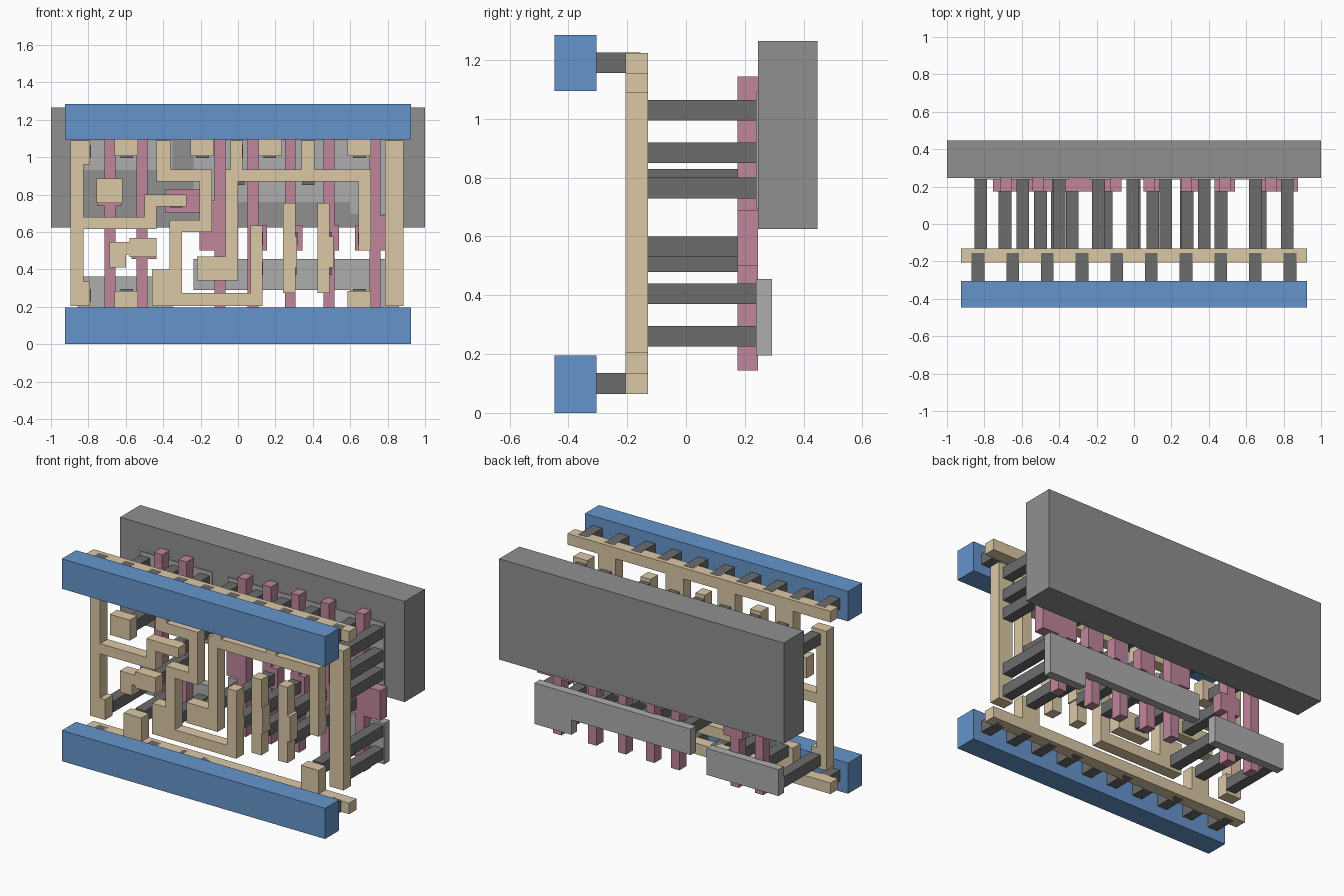
import bpy, bmesh

def material(name, rgb):
    m = bpy.data.materials.new(name)
    m.diffuse_color = (*rgb, 1)
    return m

BLUE = material("blue", (0.13, 0.30, 0.60))
TAN = material("tan", (0.71, 0.58, 0.38))
PINK = material("pink", (0.52, 0.24, 0.33))
DARK = material("dark_grey", (0.15, 0.15, 0.15))
MID = material("mid_grey", (0.28, 0.28, 0.28))
LIGHT = material("light_grey", (0.42, 0.42, 0.42))


def plate(name, rects, y0, y1, mat):
    """Union of (x0, x1, z0, z1) rectangles, extruded from y0 to y1."""
    xs = sorted({v for r in rects for v in r[:2]})
    zs = sorted({v for r in rects for v in r[2:]})
    bm = bmesh.new()
    verts = {}

    def vert(x, z):
        if (x, z) not in verts:
            verts[x, z] = bm.verts.new((x, y0, z))
        return verts[x, z]

    for a, b in zip(xs, xs[1:]):
        for c, d in zip(zs, zs[1:]):
            if any(r[0] <= a and b <= r[1] and r[2] <= c and d <= r[3] for r in rects):
                bm.faces.new([vert(a, c), vert(b, c), vert(b, d), vert(a, d)])
    bmesh.ops.dissolve_limit(bm, angle_limit=0.01, verts=bm.verts[:], edges=bm.edges[:])
    ext = bmesh.ops.extrude_face_region(bm, geom=bm.faces[:])["geom"]
    bmesh.ops.translate(bm, vec=(0, y1 - y0, 0),
                        verts=[g for g in ext if isinstance(g, bmesh.types.BMVert)])
    bmesh.ops.recalc_face_normals(bm, faces=bm.faces[:])
    me = bpy.data.meshes.new(name)
    bm.to_mesh(me)
    bm.free()
    me.materials.append(mat)
    ob = bpy.data.objects.new(name, me)
    bpy.context.collection.objects.link(ob)
    return ob


def posts(name, centres, y0, y1):
    for x, z in centres:
        plate(name, [(x - .034, x + .034, z - .035, z + .035)], y0, y1, DARK)


# Front power bars and the short posts behind them
plate("lower_power_bar", [(-.925, .925, 0, .195)], -.447, -.305, BLUE)
plate("upper_power_bar", [(-.925, .925, 1.095, 1.285)], -.447, -.305, BLUE)
posts("rail_post", [(-.834 + .1853 * i, z) for i in range(10) for z in (.1, 1.191)],
      -.305, -.155)

# Tan wiring layer: rails with stubs
def wire(name, rects):
    plate(name, rects, -.205, -.13, TAN)

wire("upper_rail", [(-.925, .925, 1.155, 1.225), (-.66, -.535, 1.005, 1.155),
                    (-.255, -.13, 1.005, 1.155), (.11, .235, 1.005, 1.155),
                    (.585, .71, 1.005, 1.155)])
wire("lower_rail", [(-.925, .925, .065, .135), (-.66, -.535, .135, .285),
                    (.585, .71, .135, .285)])
# Tan wiring layer: routed tracks
wire("left_track", [(-.895, -.825, .205, 1.09), (-.895, -.79, .96, 1.09),
                    (-.895, -.79, .205, .335), (-.895, -.435, .615, .68),
                    (-.5, -.435, .615, .80), (-.5, -.275, .735, .80)])
wire("input_pad", [(-.757, -.617, .755, .885)])
wire("small_link", [(-.687, -.6, .41, .545), (-.6, -.435, .48, .545), (-.58, -.435, .465, .567)])
wire("winding_track", [(-.435, -.36, .87, 1.09), (-.435, -.14, .87, .935),
                       (-.205, -.14, .6, .935), (-.365, -.14, .6, .663),
                       (-.365, -.3, .205, .663), (-.46, -.3, .205, .4),
                       (-.365, .132, .205, .273), (.067, .132, .205, .635)])
wire("branched_track", [(-.04, .025, .87, 1.09), (-.068, .71, .87, .935),
                        (.34, .41, .87, 1.09), (.645, .71, .5, .935),
                        (-.068, 0, .34, .935), (-.22, 0, .34, .47)])
wire("short_track", [(.24, .307, .273, .754), (.24, .315, .41, .575)])
wire("short_track", [(.425, .49, .273, .754), (.425, .51, .41, .575)])
wire("right_track", [(.785, .885, .205, 1.09)])

# Pink gate strips with contact pads
gates = [
    [(-.714, -.655, .145, 1.145), (-.755, -.62, .74, .885)],
    [(-.543, -.484, .145, 1.145), (-.57, -.435, .455, .567)],
    [(-.125, -.067, .145, 1.145), (-.205, -.067, .5, .77), (-.39, -.2, .705, .83)],
    [(.05, .11, .145, 1.145), (.05, .155, .5, .635)],
    [(.25, .307, .145, 1.145), (.245, .345, .5, .635)],
    [(.457, .516, .145, 1.145), (.43, .54, .5, .635)],
    [(.703, .762, .145, 1.145), (.625, .80, .5, .635), (.762, .877, .5, .69)],
]
for rects in gates:
    plate("gate_strip", rects, .175, .245, PINK)

# Rear well and the thin grey plates
plate("rear_well", [(-1, 1, .625, 1.265)], .245, .447, MID)
plate("upper_diffusion_left", [(-.855, -.35, .93, 1.09)], .238, .295, LIGHT)
plate("upper_diffusion_right", [(-.237, .86, .76, 1.09), (.6, .86, .695, 1.09)],
      .238, .295, LIGHT)
plate("lower_diffusion_left", [(-.855, -.35, .195, .363)], .238, .293, LIGHT)
plate("lower_diffusion_right", [(-.237, .86, .29, .455), (.6, .86, .195, .455)],
      .238, .293, LIGHT)

# Long contact posts from the wiring to the grey plates and to the gates
posts("upper_contact", [(x, 1.03) for x in (-.82, -.595, -.4, -.19, -.007, .17, .375, .65, .82)]
      + [(0, .885), (.375, .885), (.82, .885), (.82, .765)], -.13, .242)
posts("lower_contact", [(x, .26) for x in (-.82, -.595, -.41, .65, .82)]
      + [(x, .405) for x in (-.15, .1, .28, .465, .82)], -.13, .242)
posts("gate_contact", [(-.69, .795), (-.5, .515), (-.33, .765), (.1, .565),
                       (.285, .565), (.465, .565), (.675, .565)], -.13, .18)
